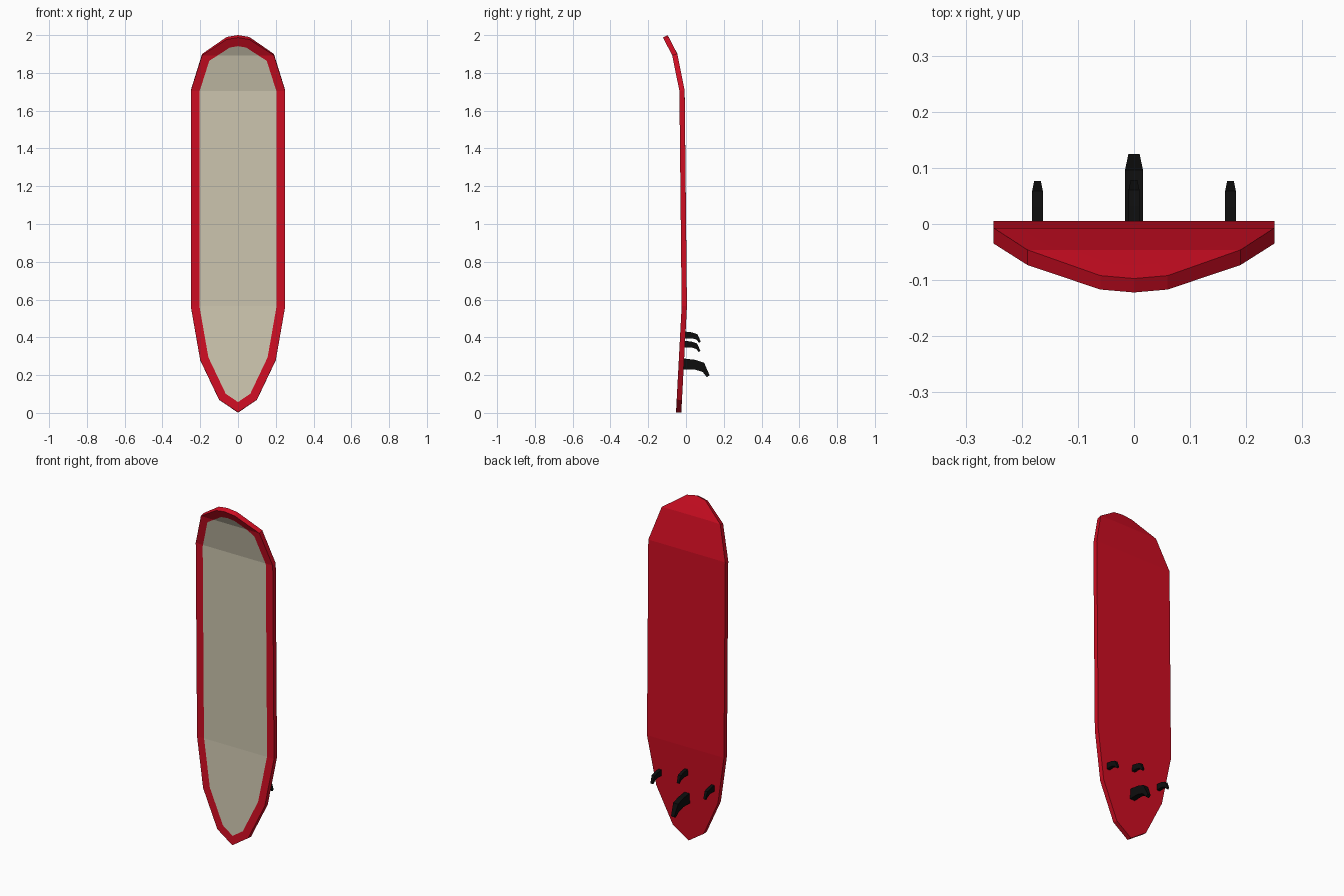
import bpy, bmesh

if "Cube" in bpy.data.objects:
    bpy.data.objects.remove(bpy.data.objects["Cube"])


def material(name, rgb):
    m = bpy.data.materials.new(name)
    m.diffuse_color = (*rgb, 1)
    m.use_nodes = True
    m.node_tree.nodes["Principled BSDF"].inputs["Base Color"].default_value = m.diffuse_color
    return m


red = material("red", (0.62, 0.004, 0.016))
cream = material("cream", (0.61, 0.565, 0.43))
black = material("black", (0.004, 0.004, 0.004))


def make_object(name, bm, mats):
    me = bpy.data.meshes.new(name)
    bm.to_mesh(me)
    bm.free()
    for m in mats:
        me.materials.append(m)
    ob = bpy.data.objects.new(name, me)
    bpy.context.collection.objects.link(ob)
    return ob


# Deck rocker: (z, y) along the front surface
ROCKER = [(0, -0.053), (0.565, -0.023), (1.705, -0.035), (1.893, -0.073), (1.987, -0.122)]


def rocker_y(z):
    for (z0, y0), (z1, y1) in zip(ROCKER, ROCKER[1:]):
        if z <= z1:
            break
    return y0 + (y1 - y0) * (z - z0) / (z1 - z0)


# Board: flat outline, inset deck panel, creased across, bent, thickened
half = [(0.10, 0.07), (0.20, 0.28), (0.25, 0.565), (0.25, 1.705), (0.19, 1.893), (0.06, 1.977)]
outline = [(0, 0.003)] + half + [(0, 1.987)] + [(-x, z) for x, z in reversed(half)]
bm = bmesh.new()
deck = bm.faces.new([bm.verts.new((x, 0, z)) for x, z in outline])
bm.normal_update()
bmesh.ops.inset_region(bm, faces=[deck], thickness=0.045, use_boundary=True, use_even_offset=True)
deck.material_index = 1
for z, _ in ROCKER[1:-1]:
    bmesh.ops.bisect_plane(bm, geom=bm.verts[:] + bm.edges[:] + bm.faces[:], dist=0.001,
                           plane_co=(0, 0, z), plane_no=(0, 0, 1))
for v in bm.verts:
    v.co.y = rocker_y(v.co.z)
bm.normal_update()
board = make_object("board", bm, [red, cream])
mod = board.modifiers.new("thickness", 'SOLIDIFY')
mod.thickness = 0.028
mod.offset = -1
mod.material_offset = -1
mod.material_offset_rim = -1

# Fins: swept profile (y, z, half thickness), root at the board's back
FIN = [(-0.01, 0.06, 0.016), (0.06, 0.052, 0.016), (0.108, 0.036, 0.016), (0.137, -0.03, 0.010),
       (0.122, -0.04, 0.010), (0.10, -0.012, 0.016), (0.06, 0.0, 0.016), (-0.01, 0.0, 0.016)]


def fin(name, x, y, z, s):
    bm = bmesh.new()
    sides = [[bm.verts.new((x + k * t * s, y + py * s, z + pz * s)) for py, pz, t in FIN]
             for k in (-1, 1)]
    n = len(FIN)
    for i in range(n):
        j = (i + 1) % n
        bm.faces.new((sides[0][i], sides[0][j], sides[1][j], sides[1][i]))
    # Side walls as quads between the leading and trailing edges
    for side in sides:
        for i in range(n // 2 - 1):
            bm.faces.new((side[i], side[i + 1], side[n - 2 - i], side[n - 1 - i]))
    bmesh.ops.recalc_face_normals(bm, faces=bm.faces[:])
    make_object(name, bm, [black])


fin("large_fin", 0, -0.012, 0.229, 1.0)
fin("small_center_fin", 0, -0.004, 0.395, 0.6)
for label, x in (("left", -0.172), ("right", 0.172)):
    fin(label + "_small_fin", x, -0.006, 0.346, 0.6)
